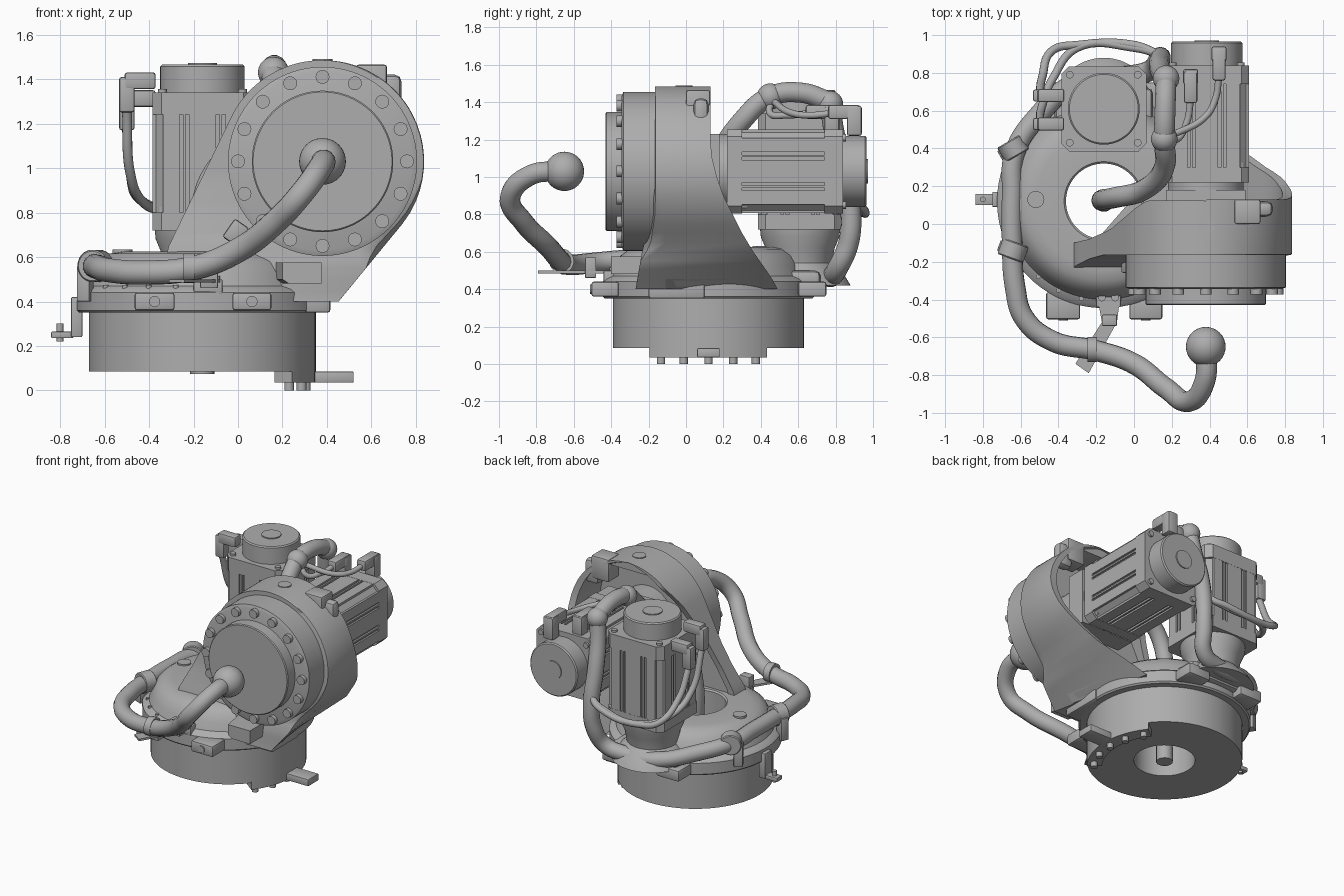
import bpy, bmesh
from math import sin, cos, pi, sqrt, radians
from mathutils import Matrix

if "Cube" in bpy.data.objects:
    bpy.data.objects.remove(bpy.data.objects["Cube"], do_unlink=True)


def material(name, value):
    m = bpy.data.materials.new(name)
    m.use_nodes = True
    col = (value, value, value, 1)
    m.diffuse_color = col
    m.node_tree.nodes["Principled BSDF"].inputs["Base Color"].default_value = col
    return m


GREY = material("cast grey", 0.42)
parts = []
I = Matrix()
AX, AY = -0.16, 0.12                                   # vertical axis of the base
BASE = Matrix.Translation((AX, AY, 0))
TO_BACK = Matrix.Rotation(-pi / 2, 4, 'X')             # local z becomes +y
HUB = Matrix.Translation((0.38, 0, 1.03)) @ TO_BACK


def finish(name, bm, mat=I):
    bmesh.ops.recalc_face_normals(bm, faces=bm.faces)
    me = bpy.data.meshes.new(name)
    bm.transform(mat)
    bm.to_mesh(me)
    bm.free()
    me.materials.append(GREY)
    ob = bpy.data.objects.new(name, me)
    bpy.context.collection.objects.link(ob)
    parts.append(ob)
    return ob


def loft(name, rings, mat=I, closed=False):
    """Skin equal-sized rings; cap the ends, or join last to first."""
    bm = bmesh.new()
    vs = [[bm.verts.new(p) for p in r] for r in rings]
    n = len(vs[0])
    for a, b in zip(vs, vs[1:] + vs[:1] if closed else vs[1:]):
        for i in range(n):
            bm.faces.new((a[i], a[(i + 1) % n], b[(i + 1) % n], b[i]))
    if not closed:
        bm.faces.new(vs[0])
        bm.faces.new(vs[-1])
    return finish(name, bm, mat)


def turn(name, profile, mat=I, closed=False, n=64):
    return loft(name, [[(r * cos(2 * pi * i / n), r * sin(2 * pi * i / n), z) for i in range(n)]
                       for r, z in profile], mat, closed)


def disc(name, r, z0, z1, mat=I, n=64, bevel=0.0):
    p = [(r, z0), (r, z1)]
    if bevel:
        p = [(r - bevel, z0), (r, z0 + bevel), (r, z1 - bevel), (r - bevel, z1)]
    return turn(name, p, mat, n=n)


def prism(name, outline, z0, z1, mat=I):
    return loft(name, [[(x, y, z) for x, y in outline] for z in (z0, z1)], mat)


def box(name, x, y, z, mat=I, bevel=0.012):
    bm = bmesh.new()
    bmesh.ops.create_cube(bm, size=1)
    for v in bm.verts:
        v.co = [(a + b) / 2 + c * (b - a) for (a, b), c in zip((x, y, z), v.co)]
    if bevel:
        bmesh.ops.bevel(bm, geom=bm.edges[:], offset=bevel, segments=2, affect='EDGES', profile=0.5)
    return finish(name, bm, mat)


def ball(name, r, loc):
    bm = bmesh.new()
    bmesh.ops.create_uvsphere(bm, u_segments=32, v_segments=20, radius=r)
    return finish(name, bm, Matrix.Translation(loc))


def tube(name, pts, r):
    cu = bpy.data.curves.new(name, 'CURVE')
    cu.dimensions, cu.bevel_depth, cu.bevel_resolution = '3D', r, 5
    cu.resolution_u, cu.use_fill_caps = 10, True
    sp = cu.splines.new('BEZIER')
    sp.bezier_points.add(len(pts) - 1)
    for b, p in zip(sp.bezier_points, pts):
        b.co, b.handle_left_type, b.handle_right_type = p, 'AUTO', 'AUTO'
    tmp = bpy.data.objects.new(name + " path", cu)
    bpy.context.collection.objects.link(tmp)
    deps = bpy.context.evaluated_depsgraph_get()
    me = bpy.data.meshes.new_from_object(tmp.evaluated_get(deps))
    bpy.data.objects.remove(tmp)
    bm = bmesh.new()
    bm.from_mesh(me)
    return finish(name, bm)


def mix(z, table):
    """Piecewise linear lookup."""
    for (a, u), (b, v) in zip(table, table[1:]):
        if z <= b:
            return u + (v - u) * max(0, z - a) / (b - a)
    return table[-1][1]


# Base ring and turning housing, both hollow
turn("base_ring", [(.2, .085), (.51, .085), (.51, .36), (.2, .36)], BASE, True, 96)
turn("housing", [(.2, .35), (.555, .35), (.565, .36), (.565, .44), (.55, .455), (.52, .47), (.5, .52),
                 (.47, .58), (.42, .615), (.36, .625), (.21, .625), (.2, .615)], BASE, True, 96)
for x0, x1 in ((-.465, -.285), (-.025, .15)):
    box("front_stop", (x0, x1), (-.505, -.36), (.36, .44))
    disc("stop_screw", .025, 0, .012, Matrix.Translation(((x0 + x1) / 2, -.5, .4)) @ Matrix.Rotation(pi / 2, 4, 'X'), 20)
    box("rear_stop", (x0, x1), (.6, .75), (.36, .44))
box("side_stop", (.3, .415), (-.2, .1), (.35, .45))
disc("housing_plug", .045, .6, .634, Matrix.Translation((-.52, .13, 0)), 24)
for i in range(5):
    a = radians(215 + 14 * i)
    disc("housing_screw", .012, .44, .475, BASE @ Matrix.Translation((.53 * cos(a), .53 * sin(a), 0)), 12)
box("side_bracket_foot", (-.84, -.74), (.1, .16), (.235, .265), bevel=.005)
box("side_bracket_web", (-.75, -.7), (.09, .17), (.24, .42), bevel=.005)
disc("side_bracket_pin", .015, .22, .3, Matrix.Translation((-.8, .13, 0)), 12)

# Bolted arc plate with a tail under the base
arc = [radians(-38 + 76 * i / 16) for i in range(17)]
prism("arc_plate", [(.51 * cos(a), .51 * sin(a)) for a in arc] +
      [(.41 * cos(a), .41 * sin(a)) for a in reversed(arc)], .035, .09, BASE)
box("arc_plate_tail", (.3, .52), (.06, .18), (.035, .085), bevel=.006)
for i in range(5):
    a = radians(-33 + 16.5 * i)
    disc("foot_bolt", .022, 0, .05, BASE @ Matrix.Translation((.465 * cos(a), .465 * sin(a), 0)), 16)


# Leaning arm: U-shaped sections, open at the back, round at the top
def arm_section(z):
    half = sqrt(max(0, .455 ** 2 - (z - 1.03) ** 2)) + .002
    x0 = .38 - half if z > 1.22 else mix(z, [(.4, -.36), (.64, -.316), (1.22, -.035)])
    x1 = .38 + half if z > .75 else mix(z, [(.36, .42), (.75, .74)])
    y0 = mix(z, [(.4, -.27), (.6, -.235), (.8, -.185), (.95, -.165)])
    y1 = mix(z, [(.41, .49), (.5, .43), (.6, .36), (.7, .3), (.8, .25), (.9, .2), (1, .165), (1.1, .14), (1.2, .13)])
    yl = mix(z, [(.63, -.1), (.8, -.08), (1.03, -.03), (1.25, .06), (1.37, .125)])
    c = min(mix(z, [(.4, .2), (.75, .08), (.95, .01)]), half * .5)
    t = min(.05, half * .4)
    floor = -.11 if z < 1.425 else .11
    xr = x1 - max(0, .6 - z) * .75
    return [(x, y, z) for x, y in ((x0, y0), (x1 - c, y0), (x1 - c * .3, y0 + c * .3), (x1, y0 + c), (xr, y1),
                                   (xr - t, y1), (x1 - t - .02, floor), (x0 + t, floor), (x0 + t, yl), (x0, yl))]


levels = [.4 + .05 * i for i in range(17)] + [1.03 + .455 * sin(radians(a)) for a in range(29, 91, 3)]
loft("arm", [arm_section(z) for z in sorted(levels + [1.424, 1.426])])
box("arm_lug", (.53, .67), (0, .13), (1.3, 1.465))
box("arm_rim_lug", (.62, .735), (.04, .12), (1.25, 1.42), bevel=.03)
disc("arm_plug", .045, 1.46, 1.49, Matrix.Translation((.38, -.01, 0)), 24)
box("arm_tilted_lug", (-.04, .04), (-.26, -.15), (-.05, .05),
    Matrix.Translation((-.01, 0, .71)) @ Matrix.Rotation(radians(35), 4, 'Y'))
loft("arm_front_lug", [[(x, y, z) for x, z in ((a, .5), (a + .03, .48), (.375, .48), (.375, .575), (a, .575))]
                       for y, a in ((-.4, .2), (-.18, .16))])

# Gear head, cover plate and bolt circle
turn("gear_head", [(.4, -.345), (.425, -.335), (.425, -.16), (.4, -.15)], HUB, n=96)
disc("cover_plate", .318, -.43, -.3, HUB, 96, .006)
for i in range(16):
    a = i * pi / 8
    disc("head_bolt", .031, -.372, -.3, HUB @ Matrix.Translation((.38 * cos(a), .38 * sin(a), 0)), 20)


# Servo motor along local z: flange, slotted body, round end cap
def motor(name, mat):
    w, b = .225, .04
    side = [(w - b, -w), (w, -w + b), (w, w - b), (w - b, w)]
    outline = side + [(-x, -y) for x, y in side]
    k = .94
    prism(name + "_body", [(x * k, y * k) for x, y in outline], 0, .52, mat)
    prism(name + "_flange", outline, 0, .08, mat)
    prism(name + "_head", outline, .52, .62, mat)
    disc(name + "_cap", .19, .6, .745, mat, 64, .008)
    disc(name + "_cap_badge", .065, .74, .752, mat, 32)
    for q in range(4):
        m = mat @ Matrix.Rotation(q * pi / 2, 4, 'Z')
        disc(name + "_screw", .022, .05, .105, m @ Matrix.Translation((.18, .18, 0)), 12)
        disc(name + "_end_screw", .02, .6, .635, m @ Matrix.Translation((.18, .18, 0)), 12)
        for s in (-1, 1):
            for o, h in ((.14, .037), (.082, .006)):
                box(name + "_rib", (.2, .224), (s * o - h, s * o + h), (.08, .52), m, 0)
        box(name + "_panel", (.2, .224), (-.06, .06), (.08, .52), m, 0)


motor("upright_motor", Matrix.Translation((AX, .61, .72)))
motor("level_motor", Matrix.Translation((.385, .22, 1.03)) @ TO_BACK)
disc("level_motor_adapter", .2, -.13, .23, HUB, 48)
prism("level_motor_mount", [(-.21, -.2), (.21, -.2), (.21, .2), (-.21, .2)], .04, .18, HUB)
turn("upright_motor_adapter", [(.27, .42), (.24, .47), (.17, .54), (.185, .62), (.21, .68), (.215, .73)],
     Matrix.Translation((AX, .61, 0)))
box("adapter_foot", (-.42, .1), (.42, .72), (.4, .5), bevel=.03)

# Plugs on the motors with their thin cables
for y, z in ((.53, 1.39), (.68, 1.31)):
    box("upright_plug", (-.51, -.37), (y - .035, y + .035), (z - .035, z + .04))
    box("upright_plug_nut", (-.535, -.465), (y - .032, y + .032), (z - .14, z + .02))
    tube("upright_cable", [(-.5, y, z - .13), (-.485, y + .1, .98), (-.43, y + .24, .85), (-.3, .88 + y * .1, .81),
                           (0, .88 + y * .1, .83), (.12, .9, .88), (.14, .87, 1)], .022)
for x, y in ((.3, .74), (.45, .86)):
    box("level_plug_base", (x - .04, x + .04), (y, y + .08), (1.22, 1.38))
    box("level_plug_nut", (x - .035, x + .035), (y - .1, y + .07), (1.31, 1.385))
    tube("level_cable", [(x, y - .08, 1.34), (x - .02, y - .2, 1.33), (x - .07, y - .29, 1.34), (.18, .46, 1.41)], .018)

# Thick hose: front joint, along the left side, behind, up between the motors and into the hollow axis
R = .055
tube("front_hose", [(.38, -.65, 1.03), (.375, -.83, 1.01), (.29, -.94, .89), (.17, -.87, .76), (0, -.74, .63),
                    (-.2, -.67, .55), (-.43, -.62, .53), (-.58, -.5, .54), (-.63, -.33, .555), (-.645, -.1, .56),
                    (-.645, .15, .56), (-.63, .38, .55), (-.5, .58, .52), (-.3, .75, .48), (-.05, .78, .47),
                    (.08, .81, .51), (.13, .87, .65), (.14, .88, .83), (.135, .84, 1.05), (.15, .79, 1.25),
                    (.17, .77, 1.4)], R)
tube("inner_hose", [(.17, .77, 1.4), (.165, .62, 1.45), (.16, .45, 1.43), (.16, .3, 1.3), (.05, .18, 1.12),
                    (-.1, .14, .98), (-.16, .13, .8), (AX, AY, .4), (AX, AY, .075)], R)
ball("front_ball", .105, (.38, -.65, 1.03))
for p in ((.17, .77, 1.39), (.16, .45, 1.43)):
    ball("hose_ball", .07, p)

# Hose clamps and the front hose bracket
for y, tilt in ((-.14, -20), (.4, 30)):
    m = Matrix.Translation((-.64, y, .56)) @ Matrix.Rotation(radians(tilt), 4, 'Z') @ TO_BACK
    disc("hose_clamp", .072, -.045, .045, m, 32, .006)
    box("clamp_foot", (-.08, -.02), (0, .16), (-.03, .03), m, .005)
prism("bracket_plate", [(-.2, -.355), (-.07, -.355), (-.09, -.52), (-.24, -.79), (-.31, -.74), (-.17, -.52)], .485, .5)
box("bracket_stand", (-.2, -.07), (-.44, -.33), (.43, .5), bevel=.006)
box("bracket_web", (-.17, -.09), (-.54, -.48), (.46, .57), bevel=.006)
disc("bracket_clamp", .066, -.025, .025, Matrix.Translation((-.22, -.665, .55)) @ Matrix.Rotation(pi / 2, 4, 'Y'), 32)
for x in (-.17, -.1):
    disc("bracket_screw", .02, .48, .515, Matrix.Translation((x, -.39, 0)), 12)

# Smooth shading with sharp edges kept
for ob in bpy.context.selected_objects:
    ob.select_set(False)
for ob in parts:
    ob.select_set(True)
bpy.context.view_layer.objects.active = parts[0]
bpy.ops.object.shade_smooth_by_angle(angle=radians(35))
